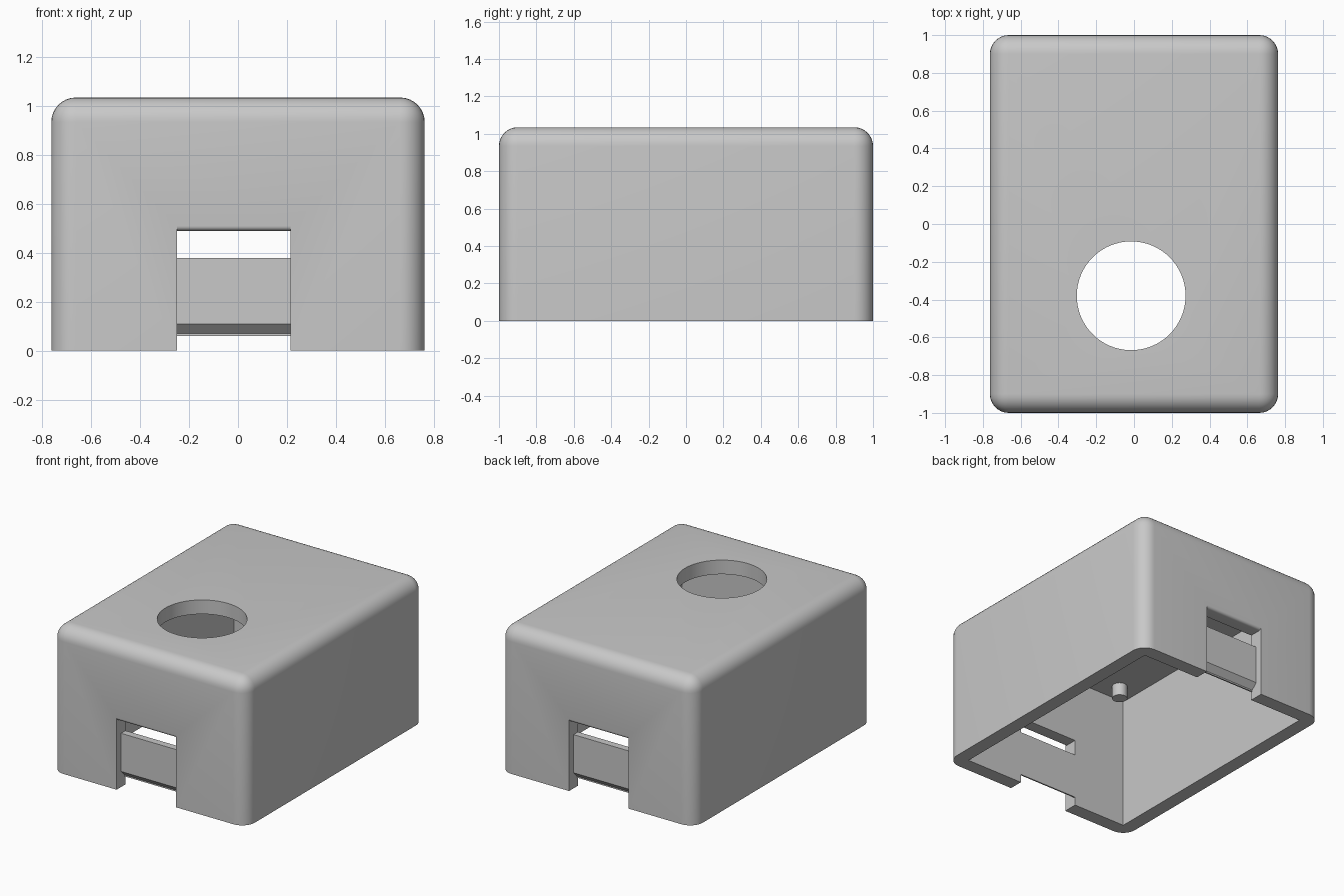
import bpy, bmesh, math
from mathutils import Matrix, Vector

if "Cube" in bpy.data.objects:
    bpy.data.objects.remove(bpy.data.objects["Cube"], do_unlink=True)

WIDTH, LENGTH, HEIGHT = 1.526, 2.0, 1.035
WALL, ROUND = 0.1, 0.1
SLOT_LEFT, SLOT_RIGHT = -0.25, 0.215
HOLE = Vector((-0.015, -0.38, HEIGHT))

grey = bpy.data.materials.new("light grey plastic")
grey.use_nodes = True
colour = (0.58, 0.58, 0.58, 1)
grey.diffuse_color = colour
grey.node_tree.nodes["Principled BSDF"].inputs["Base Color"].default_value = colour


def make(name, bm):
    bmesh.ops.recalc_face_normals(bm, faces=bm.faces[:])
    mesh = bpy.data.meshes.new(name)
    bm.to_mesh(mesh)
    bm.free()
    mesh.materials.append(grey)
    obj = bpy.data.objects.new(name, mesh)
    bpy.context.scene.collection.objects.link(obj)
    return obj


def block(lo, hi):
    bm = bmesh.new()
    lo, hi = Vector(lo), Vector(hi)
    bmesh.ops.create_cube(bm, size=1, matrix=Matrix.Translation((lo + hi) / 2)
                          @ Matrix.Diagonal((hi - lo).to_4d()))
    return bm


def cylinder(centre, radius, depth, sides):
    bm = bmesh.new()
    bmesh.ops.create_cone(bm, cap_ends=True, segments=sides, radius1=radius,
                          radius2=radius, depth=depth, matrix=Matrix.Translation(centre))
    return bm


def across(profile, side):
    """Extrude a (y, z) profile over the slot width; side 1 is front, -1 back."""
    bm = bmesh.new()
    face = bm.faces.new([bm.verts.new((SLOT_LEFT, y * side, z)) for y, z in profile])
    moved = bmesh.ops.extrude_face_region(bm, geom=[face])["geom"]
    bmesh.ops.translate(bm, vec=(SLOT_RIGHT - SLOT_LEFT, 0, 0),
                        verts=[v for v in moved if isinstance(v, bmesh.types.BMVert)])
    return bm


def cut(obj, cutter):
    cutter.hide_render = True
    mod = obj.modifiers.new("cut", "BOOLEAN")
    mod.operation, mod.solver, mod.object = "DIFFERENCE", "EXACT", cutter
    bpy.context.view_layer.update()
    graph = bpy.context.evaluated_depsgraph_get()
    mesh = bpy.data.meshes.new_from_object(obj.evaluated_get(graph))
    obj.modifiers.clear()
    obj.data = mesh
    bpy.data.objects.remove(cutter, do_unlink=True)


def smooth(obj):
    bpy.ops.object.select_all(action="DESELECT")
    obj.select_set(True)
    bpy.context.view_layer.objects.active = obj
    bpy.ops.object.shade_smooth_by_angle(angle=math.radians(30))


# Shell: all edges rounded except the open bottom rim
x, y = WIDTH / 2, LENGTH / 2
bm = block((-x, -y, 0), (x, y, HEIGHT))
edges = [e for e in bm.edges if max(v.co.z for v in e.verts) > 0.5]
bmesh.ops.bevel(bm, geom=edges, offset=ROUND, segments=8, profile=0.5, affect="EDGES")
shell = make("case_shell", bm)

# Cavity and round top opening
cut(shell, make("cavity_cutter", block((WALL - x, WALL - y, -0.2),
                                       (x - WALL, y - WALL, HEIGHT - WALL))))
cut(shell, make("hole_cutter", cylinder(HOLE, 0.288, 0.5, 64)))

# End slots with a rounded upper lip
lip = 0.02
arc = [math.radians(a) for a in range(0, 91, 15)]
slot = [(-1.1, -0.1), (-0.8, -0.1), (-0.8, 0.49)]
slot += [(lip - 1 - lip * math.sin(a), 0.49 + lip - lip * math.cos(a)) for a in arc]
slot += [(-1.1, 0.49 + lip)]
# Recessed tab with a chamfered lower edge
tab = [(-0.9, 0.38), (-0.95, 0.38), (-0.95, 0.11), (-0.91, 0.07), (-0.91, 0.06), (-0.9, 0.06)]
for name, side in (("front", 1), ("back", -1)):
    cut(shell, make("slot_cutter", across(slot, side)))
    make(name + "_slot_tab", across(tab, side))
smooth(shell)

# Mounting pegs under the roof, around the opening
for sx, lr in ((-1, "right"), (1, "left")):
    for sy, fb in ((-1, "front"), (1, "back")):
        centre = HOLE + Vector((sx * 0.5, sy * 0.38, -WALL - 0.04))
        smooth(make(f"{fb}_{lr}_peg", cylinder(centre, 0.05, 0.1, 32)))
